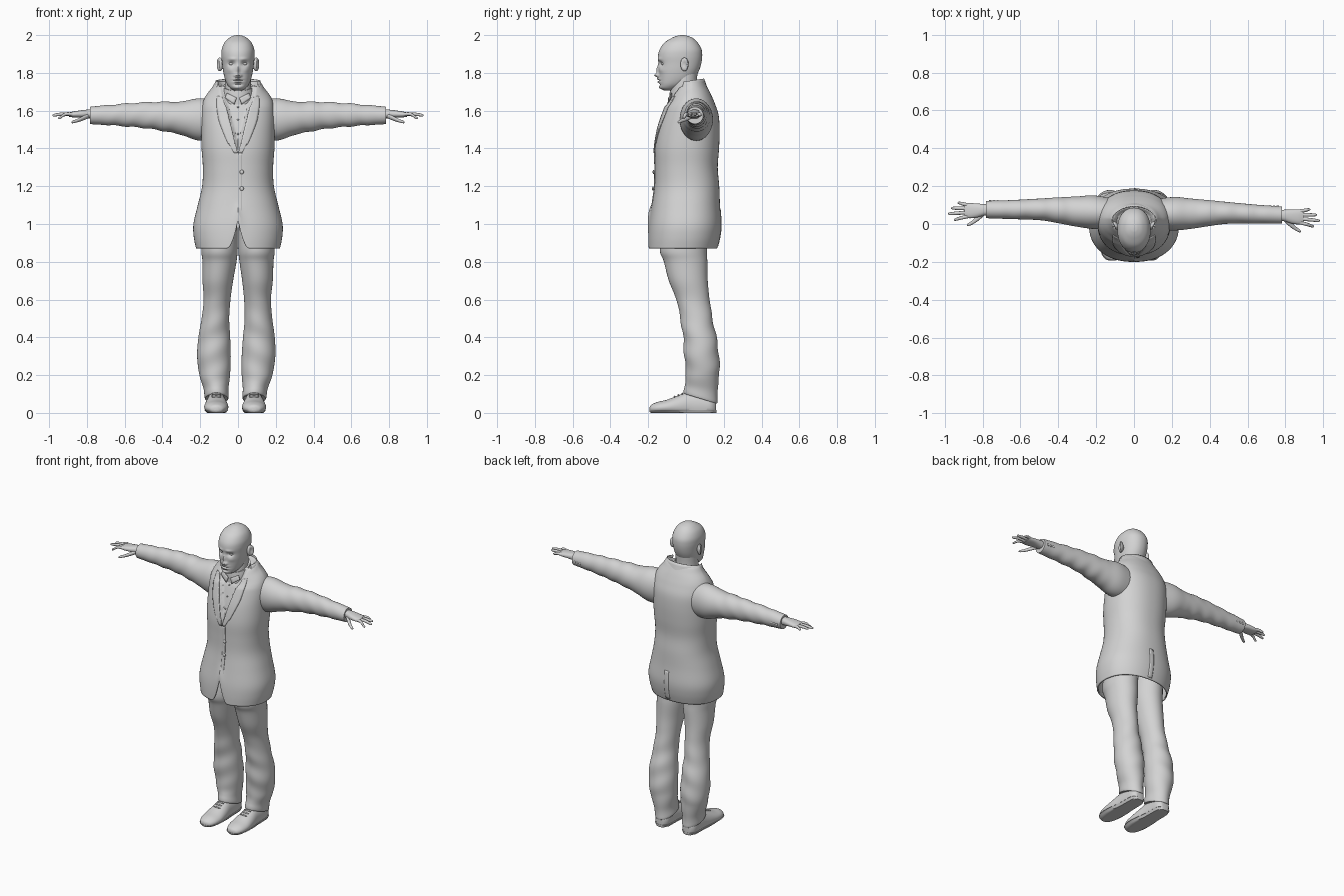
import bpy, bmesh, math
from mathutils import Vector

cube = bpy.data.objects.get("Cube")
if cube:
    bpy.data.objects.remove(cube)

grey = bpy.data.materials.new("plain_grey")
grey.use_nodes = True
grey.diffuse_color = (0.65, 0.65, 0.65, 1)
grey.node_tree.nodes["Principled BSDF"].inputs["Base Color"].default_value = (0.65, 0.65, 0.65, 1)
parts = []


def clamp(v):
    return max(0.0, min(1.0, v))


def finish(name, bm, thick=0):
    bmesh.ops.recalc_face_normals(bm, faces=bm.faces)
    mesh = bpy.data.meshes.new(name)
    bm.to_mesh(mesh)
    bm.free()
    mesh.materials.append(grey)
    ob = bpy.data.objects.new(name, mesh)
    bpy.context.collection.objects.link(ob)
    if thick:
        mod = ob.modifiers.new("thickness", 'SOLIDIFY')
        mod.thickness = thick
    parts.append(ob)
    return ob


def resample(rows, steps):
    """Smooth curve through the key rows."""
    out = []
    for i in range(len(rows) - 1):
        a, b, c, d = (rows[max(0, min(len(rows) - 1, i + k))] for k in (-1, 0, 1, 2))
        for s in range(steps):
            t = s / steps
            out.append([0.5 * (2 * q + (r - p) * t + (2 * p - 5 * q + 4 * r - u) * t * t
                               + (3 * q - p - 3 * r + u) * t ** 3)
                        for p, q, r, u in zip(a, b, c, d)])
    return out + [list(rows[-1])]


ORDER = {'x': lambda t, a, b: (t, a, b), 'y': lambda t, a, b: (a, t, b), 'z': lambda t, a, b: (a, b, t)}


def loft(name, rows, axis='z', n=32, steps=5, power=2.0, tweak=None, start_cap=True, thick=0):
    """Skin over rings given as (position, centre a, centre b, radius a, radius b)."""
    bm = bmesh.new()
    rings = []
    for t, a, b, ra, rb in resample(rows, steps):
        ring = []
        for k in range(n):
            c, s = math.cos(math.tau * k / n), math.sin(math.tau * k / n)
            u = math.copysign(abs(c) ** (2 / power), c) * ra
            v = math.copysign(abs(s) ** (2 / power), s) * rb
            p = Vector(ORDER[axis](t, a + u, b + v))
            ring.append(bm.verts.new(tweak(p) if tweak else p))
        rings.append(ring)
    for lo, hi in zip(rings, rings[1:]):
        for k in range(n):
            bm.faces.new((lo[k], lo[(k + 1) % n], hi[(k + 1) % n], hi[k]))
    bm.faces.new(rings[-1])
    if start_cap:
        bm.faces.new(rings[0])
    return finish(name, bm, thick)


def patch(name, fn, nu, nv, thick=0.005):
    """Thin panel over a surface function of u and v."""
    bm = bmesh.new()
    g = [[bm.verts.new(fn(i / nu, j / nv)) for j in range(nv + 1)] for i in range(nu + 1)]
    for i in range(nu):
        for j in range(nv):
            bm.faces.new((g[i][j], g[i + 1][j], g[i + 1][j + 1], g[i][j + 1]))
    return finish(name, bm, thick)


def ball(name, loc, scale):
    bm = bmesh.new()
    bmesh.ops.create_uvsphere(bm, u_segments=20, v_segments=12, radius=1)
    for v in bm.verts:
        v.co = Vector(loc) + Vector(c * s for c, s in zip(v.co, scale))
    return finish(name, bm)


# Jacket: height, front, back, half width
TORSO = [(.87, -.2, .165, .222), (.93, -.2, .18, .234), (1.0, -.195, .187, .236),
         (1.1, -.18, .18, .213), (1.2, -.167, .176, .19), (1.3, -.165, .168, .186),
         (1.4, -.165, .175, .193), (1.5, -.15, .178, .195), (1.58, -.127, .172, .195),
         (1.64, -.105, .152, .187), (1.68, -.09, .135, .17), (1.72, -.08, .115, .14),
         (1.755, -.06, .092, .115), (1.735, -.045, .07, .09)]
TORSO = [(z, 0, (f + b) / 2, w, (b - f) / 2) for z, f, b, w in TORSO]
POWER = 2.25
FINE = resample(TORSO[:-1], 8)


def neckline(z):
    return max(0.0, (z - 1.37) * 0.25)


def drop(p):
    return Vector((p.x, p.y, p.z - 0.5 * max(0, .03 - p.y) * clamp((p.z - 1.62) / .13)))


def jacket_shape(p):
    if p.y < 0:
        p.y += 0.022 * clamp((neckline(p.z) - abs(p.x)) / 0.012)
        p.z += 0.15 * max(0, 1 - abs(p.x) / .06) ** 2 * clamp(1 - (p.z - .87) / .25)
    return drop(p)


def on_jacket(x, z, out=0.003, side=-1):
    row = min(FINE, key=lambda r: abs(r[0] - z))
    depth = row[4] * (1 - clamp(abs(x) / row[3]) ** POWER) ** (1 / POWER)
    return drop(Vector((x, row[2] + side * (depth + out), row[0])))


loft("jacket", TORSO, n=128, power=POWER, tweak=jacket_shape, start_cap=False, thick=0.008)
patch("jacket_front_edge", lambda u, v: on_jacket(.002 + .02 * v, 1.0 + .38 * u), 24, 3)
patch("jacket_back_vent", lambda u, v: on_jacket(.03 * v, .88 + .2 * u, .002, 1), 16, 3)
for z in (1.28, 1.19):
    ball("jacket_button", on_jacket(.02, z, .007), (.011, .005, .011))


# Standing collar around the back of the neck
def collar_point(u, v):
    a = math.radians(-25 + 230 * u)
    return Vector(((.118 + .016 * (1 - v)) * math.cos(a),
                   .018 + (.078 + .024 * (1 - v)) * math.sin(a),
                   1.69 + .068 * v + .012 * math.sin(a)))


patch("jacket_collar", collar_point, 36, 4, 0.006)

# Shirt collar and neck
loft("shirt_collar", [(1.66, 0, -.003, .088, .086), (1.70, 0, -.005, .084, .083), (1.73, 0, -.006, .079, .079)],
     tweak=lambda p: Vector((p.x, p.y, p.z + .3 * p.y)))
loft("neck", [(1.6, 0, 0, .08, .07), (1.68, 0, -.008, .073, .074), (1.74, 0, -.012, .069, .07),
              (1.82, 0, 0, .066, .062)])
for z in (1.62, 1.55, 1.48):
    ball("shirt_button", on_jacket(0, z, -.021), (.005, .004, .005))

# Head: height, front, back, half width, then facial relief: x, z, spread x, spread z, push
HEAD = [(1.708, -.118, -.06, .025), (1.72, -.136, -.03, .042), (1.74, -.141, .01, .058),
        (1.77, -.143, .045, .070), (1.81, -.145, .068, .079), (1.85, -.146, .081, .084),
        (1.89, -.148, .086, .088), (1.925, -.139, .082, .086), (1.96, -.114, .062, .072),
        (1.985, -.075, .035, .047), (1.997, -.045, .005, .022), (2.0, -.025, -.015, .005)]
RELIEF = [(0, 1.787, .011, .011, .022), (0, 1.815, .008, .022, .012), (.015, 1.785, .007, .008, .009),
          (.034, 1.848, .017, .012, -.015), (.03, 1.873, .022, .008, .005), (0, 1.768, .022, .005, .010),
          (0, 1.752, .02, .005, .010), (0, 1.760, .025, .002, -.006), (0, 1.738, .02, .004, -.005),
          (0, 1.722, .02, .009, .006), (.045, 1.815, .016, .014, .004)]


def face(p):
    push = sum(h * math.exp(-((abs(p.x) - x) / sx) ** 2 - ((p.z - z) / sz) ** 2)
               for x, z, sx, sz, h in RELIEF)
    p.y -= push * clamp((-.05 - p.y) / .03)
    return p


loft("head", [(z, 0, (f + b) / 2, w, (b - f) / 2) for z, f, b, w in HEAD], n=112, steps=9, power=2.15, tweak=face)

# Body parts that repeat on both sides
SLEEVE = [(.05, .05, 1.55, .07, .1), (.2, .058, 1.553, .088, .112), (.3, .06, 1.56, .08, .088),
          (.4, .065, 1.57, .068, .077), (.5, .068, 1.576, .057, .068), (.65, .064, 1.577, .05, .056),
          (.77, .062, 1.575, .046, .047), (.782, .062, 1.575, .044, .045)]
HAND = [(.75, .06, 1.58, .03, .026), (.79, .06, 1.582, .03, .024), (.83, .056, 1.582, .037, .02),
        (.87, .054, 1.58, .04, .016), (.895, .056, 1.579, .036, .011)]
FINGERS = {"index": (.026, .952, .006, 1.562), "middle": (.045, .982, .036, 1.576),
           "ring": (.065, .967, .066, 1.58), "little": (.083, .932, .094, 1.576)}
LEG = [(1.02, .095, 0, .09, .12), (.87, .098, -.014, .096, .125), (.8, .098, -.002, .09, .115),
       (.7, .105, .012, .081, .103), (.6, .107, .037, .071, .088), (.5, .114, .055, .073, .085),
       (.4, .118, .073, .084, .088), (.3, .118, .083, .089, .092), (.2, .112, .088, .081, .088),
       (.13, .104, .08, .066, .086), (.085, .1, .077, .064, .09), (.075, .1, .077, .06, .086)]
SHOE = [(-.192, .1, .02, .012, .012), (-.182, .1, .022, .036, .022), (-.15, .1, .026, .056, .032),
        (-.1, .1, .03, .064, .04), (-.04, .1, .035, .06, .058), (.02, .1, .04, .052, .075),
        (.08, .1, .04, .05, .08), (.13, .1, .04, .047, .07), (.155, .1, .035, .03, .05),
        (.16, .1, .03, .012, .03)]

for s, side in ((1, "left"), (-1, "right")):
    def arm(p):
        fold = .0025 * math.sin(p.x * 60 + p.z * 25) * clamp((p.x - .25) * 8) * clamp((.75 - p.x) * 10)
        return Vector((s * p.x, p.y - s * .015 * p.x / .8, p.z + fold))

    def leg(p):
        fold = .003 * math.sin(p.z * 45 + p.x * 20) * clamp((.65 - p.z) * 5) * clamp((p.z - .1) * 8)
        tilt = .3 * (p.y - .077) * clamp((.2 - p.z) / .1)
        return Vector((s * p.x - .015 * clamp(1 - p.z / .8), p.y + fold, p.z - tilt))

    def foot(p):
        return Vector((s * p.x - .015, p.y, max(p.z, .008)))

    def sole(p):
        return Vector((s * p.x - .015, p.y, max(0, min(p.z, .016))))

    loft(side + "_sleeve", SLEEVE, 'x', n=40, steps=8, tweak=arm)
    loft(side + "_hand", HAND, 'x', n=24, power=2.3, tweak=arm)
    for finger, (y, tx, ty, tz) in FINGERS.items():
        mx = .87 + (tx - .87) * .5
        loft(side + "_" + finger + "_finger",
             [(.865, y, 1.579, .009, .009), (mx, (y + ty) / 2, 1.582, .0095, .009),
              (tx - .008, ty, tz, .007, .007), (tx, ty, tz, .002, .002)], 'x', n=12, tweak=arm)
    loft(side + "_thumb", [(.79, .045, 1.573, .014, .013), (.825, .015, 1.558, .015, .012),
                           (.855, -.008, 1.546, .011, .009), (.876, -.02, 1.54, .008, .007),
                           (.882, -.023, 1.538, .002, .002)], 'x', n=14, tweak=arm)
    for k in range(3):
        ball(side + "_cuff_button", arm(Vector((.72 + .02 * k, .108, 1.57))), (.007, .005, .007))

    loft(side + "_trouser_leg", LEG, n=40, steps=7, tweak=leg)
    loft(side + "_shoe", SHOE, 'y', n=32, tweak=foot)
    loft(side + "_sole", [(y * 1.01, x, z, a + .003, b) for y, x, z, a, b in SHOE], 'y', n=32, tweak=sole)
    for k in range(4):
        ball(side + "_lace", foot(Vector((.1, -.06 + .02 * k, .085 + .008 * k))), (.026, .005, .006))

    # Ear rim with a hollow, and eye
    ear = ball(side + "_ear", (s * .093, -.008, 1.845), (.014, .022, .036))
    for v in ear.data.vertices:
        dy, dz = (v.co.y + .008) / .022, (v.co.z - 1.845) / .036
        v.co.x += s * (.012 * clamp(dy + .3) - .012 * math.exp(-4 * (dy * dy + dz * dz)))
    ball(side + "_eye", (s * .034, -.117, 1.848), (.015, .013, .009))

    # Lapel folding back from the neckline, and shirt collar point
    def lapel(u, v):
        z = 1.375 + .335 * u
        width = .012 + .045 * math.sin(math.pi * min(1, u * .85 + .05))
        return on_jacket(s * (neckline(z) + width * v), z, .006)

    patch(side + "_lapel", lapel, 30, 5, 0.006)
    patch(side + "_collar_point", lambda u, v: Vector((s * (.008 + .05 * u + .012 * v), -.094 + .016 * u - .004 * v,
                                                      1.668 + .025 * u - .035 * v * (1 - .3 * u))), 4, 3)

# Smooth shading with crisp edges
bpy.ops.object.select_all(action='DESELECT')
for ob in parts:
    ob.select_set(True)
bpy.context.view_layer.objects.active = parts[0]
bpy.ops.object.shade_smooth_by_angle(angle=math.radians(40))
